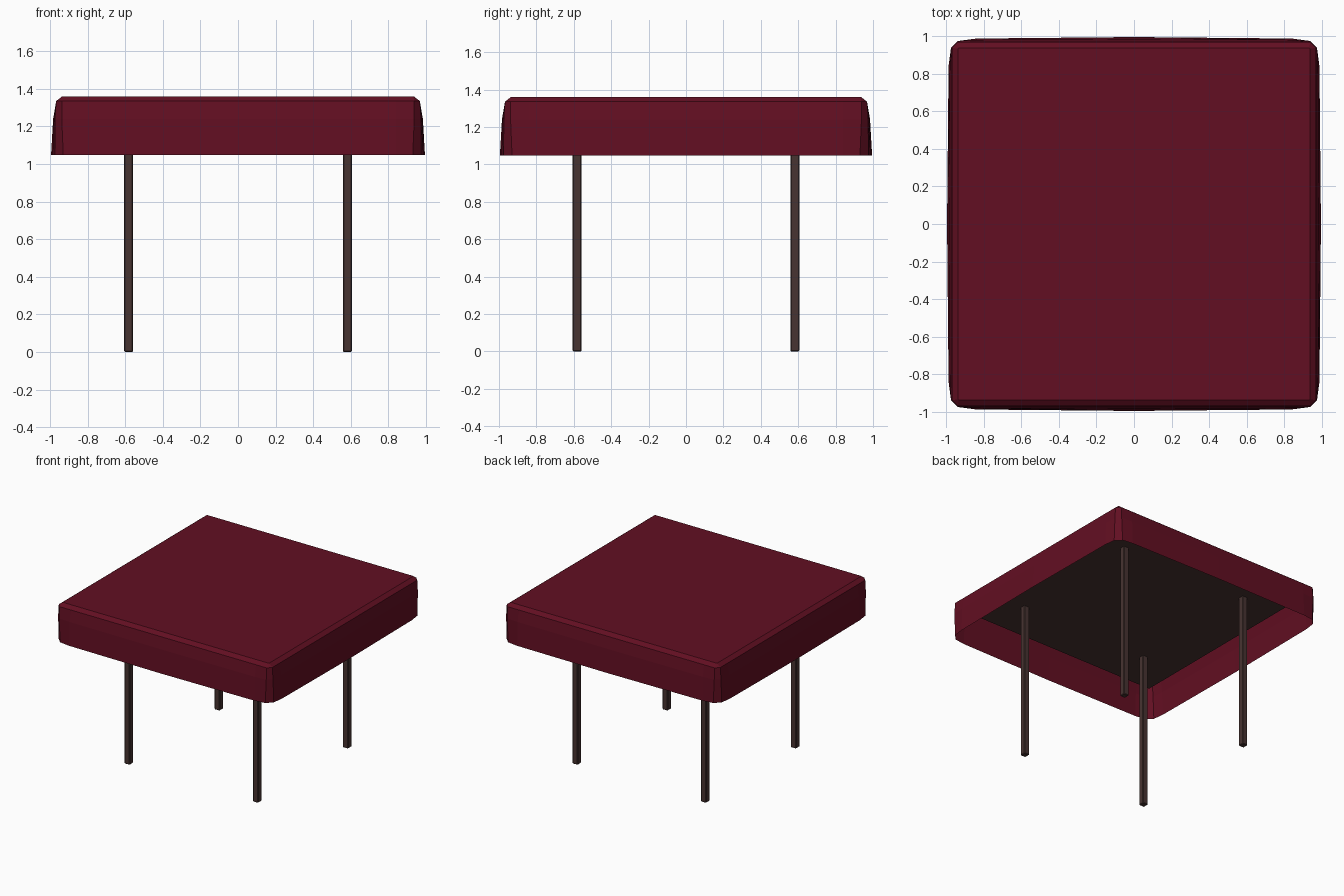
import bpy, bmesh

if "Cube" in bpy.data.objects:
    bpy.data.objects.remove(bpy.data.objects["Cube"])

def material(name, rgb):
    m = bpy.data.materials.new(name)
    m.diffuse_color = (*rgb, 1)
    m.use_nodes = True
    m.node_tree.nodes["Principled BSDF"].inputs["Base Color"].default_value = m.diffuse_color
    return m

red = material("dark red cloth", (0.122, 0.0046, 0.0158))
brown = material("dark brown wood", (0.064, 0.034, 0.031))

def add_object(name, bm, mat):
    bmesh.ops.recalc_face_normals(bm, faces=bm.faces[:])
    me = bpy.data.meshes.new(name)
    bm.to_mesh(me)
    bm.free()
    me.materials.append(mat)
    ob = bpy.data.objects.new(name, me)
    bpy.context.collection.objects.link(ob)
    return ob

def bevelled_box(name, centre, size, bevel, mat):
    bm = bmesh.new()
    bmesh.ops.create_cube(bm, size=1)
    bmesh.ops.scale(bm, vec=size, verts=bm.verts)
    bmesh.ops.translate(bm, vec=centre, verts=bm.verts)
    bmesh.ops.bevel(bm, geom=bm.edges[:], offset=bevel, segments=1, affect='EDGES')
    return add_object(name, bm, mat)

# Tablecloth: stacked square rings with cut corners and slightly bowed sides
def ring(bm, half, corner, bow, z):
    verts = []
    side = [(-corner, 0), (-0.84, 0.6), (0, 1), (0.84, 0.6), (corner, 0)]
    for c, s in ((1, 0), (0, 1), (-1, 0), (0, -1)):
        for t, b in side:
            r = half + bow * b
            verts.append(bm.verts.new((r * c - t * s, r * s + t * c, z)))
    return verts

bm = bmesh.new()
rings = [ring(bm, *p) for p in (
    (0.936, 0.933, 0.0, 1.36),
    (0.968, 0.938, 0.0, 1.335),
    (0.974, 0.938, 0.01, 1.24),
    (0.975, 0.930, 0.02, 1.048))]
top = bm.faces.new(rings[0])
n = len(rings[0])
for a, b in zip(rings, rings[1:]):
    for i in range(n):
        j = (i + 1) % n
        bm.faces.new((a[i], b[i], b[j], a[j]))
cloth = add_object("tablecloth", bm, red)
# open shell: make the outward direction explicit
if cloth.data.polygons[0].normal.z < 0:
    cloth.data.flip_normals()

# Tabletop hidden under the cloth
bevelled_box("tabletop", (0, 0, 1.315), (1.86, 1.86, 0.07), 0.015, brown)

# Four slim legs
for fb, y in (("front", -0.582), ("back", 0.582)):
    for lr, x in (("left", -0.582), ("right", 0.582)):
        bevelled_box(f"{fb}_{lr}_leg", (x, y, 0.645), (0.048, 0.048, 1.29), 0.005, brown)
